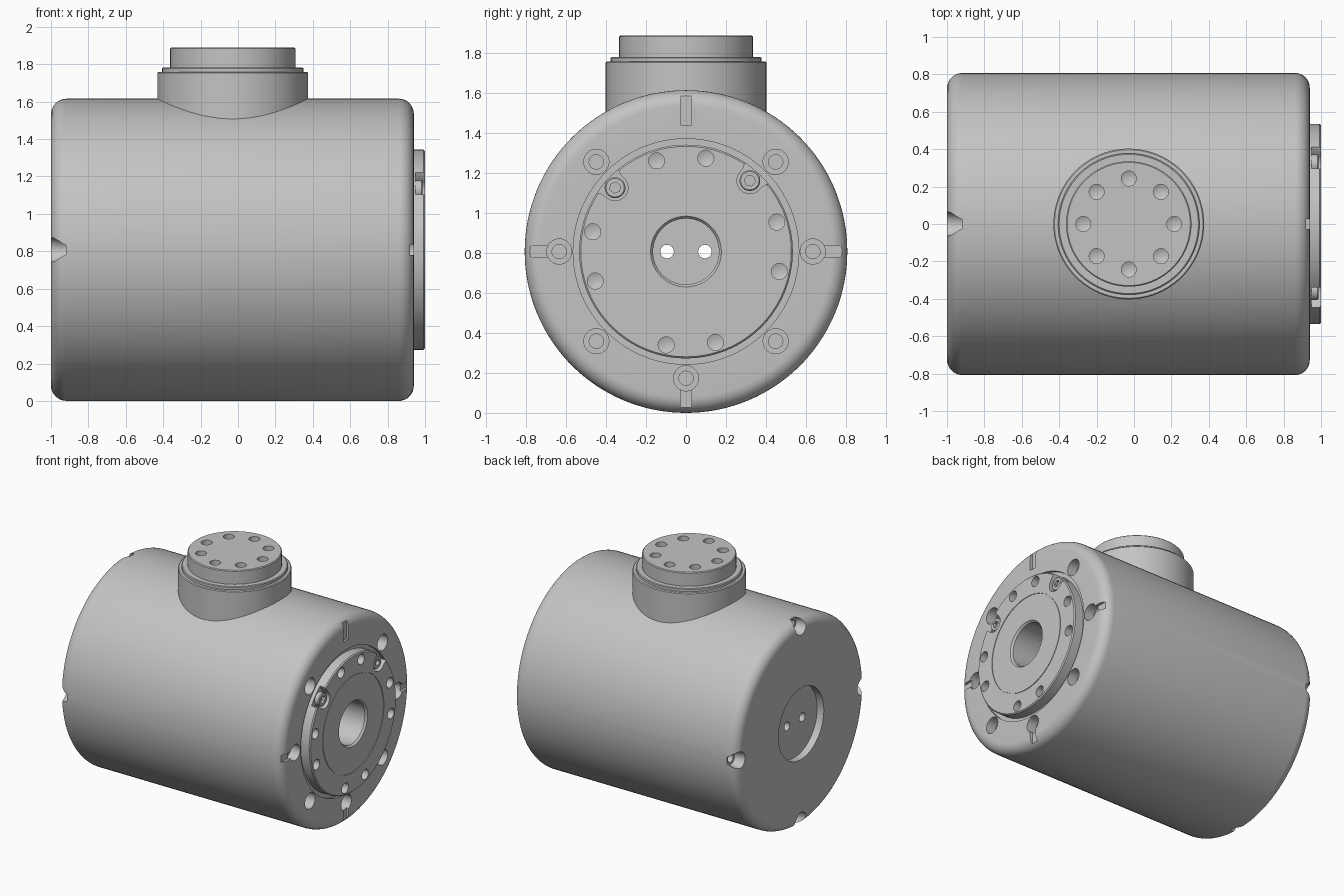
import bpy, bmesh
from math import cos, sin, pi, radians
from mathutils import Matrix, Vector

if "Cube" in bpy.data.objects:
    bpy.data.objects.remove(bpy.data.objects["Cube"], do_unlink=True)

R = 0.808                      # housing radius, also height of its axis
BORE = 0.165
UP = Matrix.Translation((-0.028, 0, 0))
# local z becomes world x, local x becomes world y
SIDE = Matrix(((0, 0, 1, 0), (1, 0, 0, 0), (0, 1, 0, R), (0, 0, 0, 1)))

grey = bpy.data.materials.new("machined_grey")
grey.use_nodes = True
colour = (0.55, 0.55, 0.55, 1)
grey.diffuse_color = colour
grey.node_tree.nodes["Principled BSDF"].inputs["Base Color"].default_value = colour


def lathe(bm, profile, matrix, steps=32, closed=False):
    """Spin an (r, h) profile about local z, then place it."""
    part = bmesh.new()
    verts = [part.verts.new((r, 0, h)) for r, h in profile]
    pairs = list(zip(verts, verts[1:]))
    if closed:
        pairs.append((verts[-1], verts[0]))
    edges = [part.edges.new(p) for p in pairs]
    bmesh.ops.spin(part, geom=verts + edges, cent=(0, 0, 0), axis=(0, 0, 1),
                   angle=2 * pi, steps=steps)
    bmesh.ops.remove_doubles(part, verts=part.verts, dist=1e-5)
    add_part(bm, part, matrix)


def prism(bm, outline, low, high, matrix):
    """Extrude a flat outline from low to high along local z."""
    part = bmesh.new()
    face = part.faces.new([part.verts.new((x, y, low)) for x, y in outline])
    out = bmesh.ops.extrude_face_region(part, geom=[face])
    tops = [g for g in out["geom"] if isinstance(g, bmesh.types.BMVert)]
    bmesh.ops.translate(part, verts=tops, vec=(0, 0, high - low))
    add_part(bm, part, matrix)


def add_part(bm, part, matrix):
    part.transform(matrix)
    bmesh.ops.recalc_face_normals(part, faces=part.faces)
    mesh = bpy.data.meshes.new("part")
    part.to_mesh(mesh)
    part.free()
    bm.from_mesh(mesh)
    bpy.data.meshes.remove(mesh)


def make(name, bm):
    mesh = bpy.data.meshes.new(name)
    bm.to_mesh(mesh)
    bm.free()
    mesh.materials.append(grey)
    obj = bpy.data.objects.new(name, mesh)
    bpy.context.scene.collection.objects.link(obj)
    return obj


def activate(obj):
    bpy.ops.object.select_all(action="DESELECT")
    obj.select_set(True)
    bpy.context.view_layer.objects.active = obj


def cut(obj, bm):
    """Subtract a cutter mesh and discard it."""
    cutter = make("cutter", bm)
    cutter.hide_render = True
    mod = obj.modifiers.new("cut", "BOOLEAN")
    mod.operation, mod.solver, mod.object = "DIFFERENCE", "EXACT", cutter
    activate(obj)
    bpy.ops.object.modifier_apply(modifier=mod.name)
    bpy.data.objects.remove(cutter, do_unlink=True)


def smooth(obj):
    activate(obj)
    bpy.ops.object.shade_smooth_by_angle(angle=radians(28))


def around(base, radius, degrees):
    """Matrix for a spot on a bolt circle, local x pointing outward."""
    return base @ Matrix.Rotation(radians(degrees), 4, "Z") @ Matrix.Translation((radius, 0, 0))


def ring(profile, base, radius, angles, steps=32):
    bm = bmesh.new()
    for a in angles:
        lathe(bm, profile, around(base, radius, a), steps)
    return bm


def fillet(h, direction, start, end):
    """Rounded outer rim of the housing."""
    f = 0.08
    arc = [start + (end - start) * i / 8 for i in range(9)]
    return [(R - f + f * cos(a), h - direction * f + f * sin(a)) for a in arc]


EIGHT = range(0, 360, 45)
FOUR = range(0, 360, 90)
BOLTS = range(48, 408, 90)
PINS = [a for a in range(18, 378, 30) if a not in BOLTS]

# Main housing: recessed rear cover, rounded rims, flange seat, cable bore
bm = bmesh.new()
profile = [(0, -0.943), (0.28, -0.943), (0.28, -1)]
profile += fillet(-1, -1, -pi / 2, 0) + fillet(0.94, 1, 0, pi / 2)
profile += [(0.565, 0.94), (0.565, 0.92), (BORE, 0.92), (BORE, -0.9), (0, -0.9)]
lathe(bm, profile, SIDE, 128)
housing = make("housing", bm)

# Counterbored screw holes and radial slots on the flange end
cut(housing, ring([(0, 1), (0.063, 1), (0.063, 0.86), (0.036, 0.86), (0.036, 0.76), (0, 0.76)],
                  SIDE, 0.635, EIGHT))
bm = bmesh.new()
for a in FOUR:
    prism(bm, [(0, -0.028), (0.25, -0.028), (0.25, 0.028), (0, 0.028)],
          0.92, 1, around(SIDE, 0.635, a))
cut(housing, bm)

# Tapered screw pockets on the rear rim
cut(housing, ring([(0, -1.02), (0.07, -1.02), (0.052, -0.92), (0.032, -0.92), (0.032, -0.84), (0, -0.84)],
                  SIDE, 0.762, FOUR))
# Two wire holes through the rear cover
cut(housing, ring([(0, -1), (0.034, -1), (0.034, -0.8), (0, -0.8)], SIDE, 0.095, (0, 180)))
smooth(housing)

# Output flange with a fine ring groove
bm = bmesh.new()
lathe(bm, [(BORE, 0.91), (BORE, 0.985), (BORE + 0.012, 1), (0.374, 1), (0.374, 0.995),
           (0.38, 0.995), (0.38, 1), (0.527, 1), (0.535, 0.992), (0.535, 0.91)],
      SIDE, 128, closed=True)
flange = make("output_flange", bm)
cut(flange, ring([(0, 1.02), (0.04, 1.02), (0.04, 0.945), (0, 0.93)], SIDE, 0.478, PINS))

# Open scallops around the flange bolts
arc = [radians(90 + 180 * i / 16) for i in range(17)]
outline = [(0.065 * cos(a), 0.065 * sin(a)) for a in arc]
outline += [(0.025, -0.067), (0.1, -0.1), (0.1, 0.1), (0.025, 0.067)]
bm = bmesh.new()
for a in BOLTS:
    prism(bm, outline, 0.95, 1.02, around(SIDE, 0.478, a))
cut(flange, bm)
smooth(flange)

# Flange bolts with hex sockets
bolts = make("flange_bolts", ring([(0, 0.94), (0.052, 0.94), (0.052, 0.98), (0.046, 0.986), (0, 0.986)],
                                  SIDE, 0.478, BOLTS))
cut(bolts, ring([(0, 1), (0.028, 1), (0.028, 0.962), (0, 0.962)], SIDE, 0.478, BOLTS, 6))
smooth(bolts)

# Stepped neck with a ring of drilled holes
bm = bmesh.new()
lathe(bm, [(0, 1.45), (0.403, 1.45), (0.403, 1.754), (0.397, 1.76), (0.378, 1.76),
           (0.378, 1.778), (0.372, 1.783), (0.335, 1.783), (0.335, 1.884), (0.329, 1.89), (0, 1.89)],
      UP, 96)
neck = make("neck", bm)
cut(neck, ring([(0, 1.91), (0.04, 1.91), (0.04, 1.85), (0, 1.83)], UP, 0.243, EIGHT))
smooth(neck)
